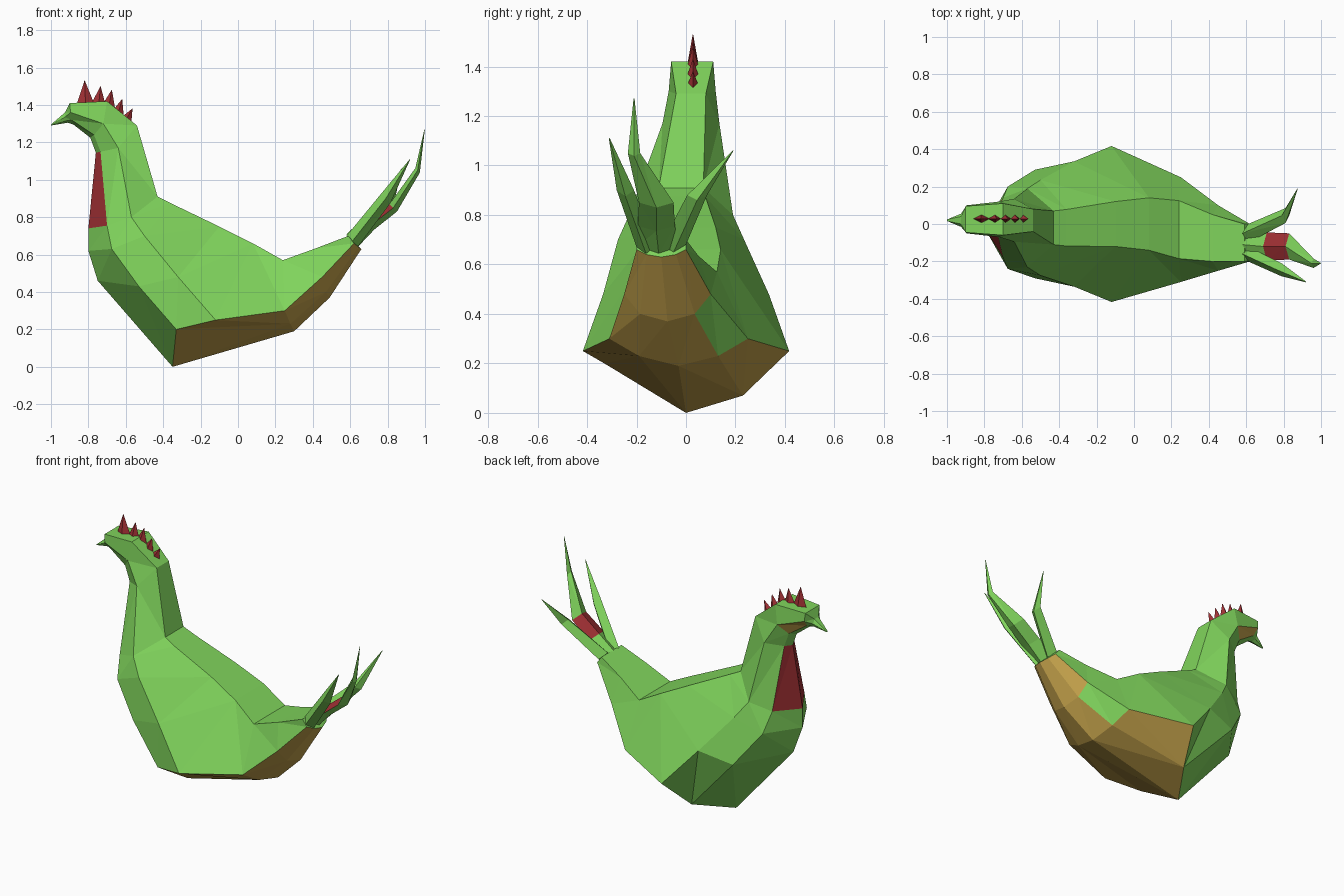
import bpy, bmesh
from mathutils import Vector

if "Cube" in bpy.data.objects:
    bpy.data.objects.remove(bpy.data.objects["Cube"])


def material(name, rgb):
    m = bpy.data.materials.new(name)
    m.diffuse_color = (*rgb, 1)
    m.use_nodes = True
    m.node_tree.nodes["Principled BSDF"].inputs["Base Color"].default_value = m.diffuse_color
    return m


MATS = [material("leaf green", (0.216, 0.66, 0.107)),
        material("golden brown", (0.55, 0.36, 0.07)),
        material("dark red", (0.36, 0.03, 0.035))]
GREEN, BROWN, RED = range(3)


def loft(name, rings, paint):
    """Skin closed rings; paint(ring, strip, centre) gives the colour."""
    bm = bmesh.new()
    vs = [[bm.verts.new(p) for p in r] for r in rings]
    n = len(vs[0])
    for i in range(len(vs) - 1):
        for k in range(n):
            f = bm.faces.new((vs[i][k], vs[i][(k + 1) % n],
                              vs[i + 1][(k + 1) % n], vs[i + 1][k]))
            f.material_index = paint(i, k, f.calc_center_median())
    bm.faces.new(vs[0])
    bm.faces.new(vs[-1])
    bmesh.ops.remove_doubles(bm, verts=bm.verts, dist=0.0005)
    bmesh.ops.triangulate(bm, faces=[f for f in bm.faces if len(f.verts) > 3])
    bmesh.ops.recalc_face_normals(bm, faces=bm.faces)
    me = bpy.data.meshes.new(name)
    bm.to_mesh(me)
    bm.free()
    for m in MATS:
        me.materials.append(m)
    ob = bpy.data.objects.new(name, me)
    bpy.context.collection.objects.link(ob)
    return ob


# Body stations from beak to tail: centre y, then (x, z, half width) of the
# top edge, side edge and low edge, then (x, z) of the keel
STATIONS = [
    (.02, (-1.0, 1.295, .004), (-1.0, 1.293, .004), (-1.0, 1.291, .004), (-1.0, 1.29)),
    (.02, (-.925, 1.36, .02), (-.925, 1.335, .035), (-.92, 1.315, .025), (-.91, 1.305)),
    (.025, (-.90, 1.41, .07), (-.895, 1.36, .075), (-.89, 1.32, .04), (-.88, 1.295)),
    (.025, (-.70, 1.42, .085), (-.72, 1.30, .095), (-.77, 1.24, .05), (-.79, 1.225)),
    (.02, (-.54, 1.29, .06), (-.64, 1.17, .115), (-.735, 1.15, .05), (-.76, 1.145)),
    (-.02, (-.43, .91, .09), (-.57, .80, .21), (-.70, .755, .16), (-.80, .74)),
    (-.02, (-.36, .875, .098), (-.50, .70, .255), (-.675, .63, .22), (-.80, .62)),
    (0, (-.10, .75, .12), (-.32, .48, .335), (-.53, .43, .29), (-.75, .46)),
    (0, (.08, .66, .14), (-.12, .25, .417), (-.33, .20, .33), (-.35, 0)),
    (-.03, (.24, .57, .155), (.25, .30, .28), (.28, .23, .16), (.30, .19)),
    (-.075, (.42, .635, .125), (.45, .48, .175), (.47, .40, .11), (.49, .37)),
    (-.10, (.59, .70, .10), (.62, .66, .10), (.645, .64, .06), (.66, .63)),
]


def station(c, t, s, l, b):
    right = [(x, c + w, z) for x, z, w in (l, s, t)]
    left = [(x, c - w, z) for x, z, w in (t, s, l)]
    return [(b[0], c, b[1])] + right + left


def paint_body(i, k, c):
    if i == 4 and k in (0, 6):                       # throat
        return RED
    if i == 2 and k == 1:                            # cheek
        return BROWN
    if i >= 8 and k in (0, 1, 5, 6):                 # belly and under the tail
        return GREEN if i == 9 and k == 1 else BROWN
    return GREEN


rings = [station(*s) for s in STATIONS]
rings[8][1] = (-.20, .23, .07)                       # slightly lopsided belly
loft("body", rings, paint_body)


# Tail feathers: bent blades through (x, y, z, half width, half thickness)
def feather(name, path, red_segment=None):
    rs = []
    for x, y, z, w, t in path:
        p = Vector((x, y, z))
        across, depth = Vector((0, w, 0)), Vector((t, 0, -t))
        rs.append([p + across, p + depth, p - across, p - depth])
    loft(name, rs, lambda i, k, c:
         RED if i == red_segment and k in (2, 3) else GREEN)


feather("tail_feather_middle", [
    (.61, -.11, .67, .09, .03), (.71, -.12, .755, .075, .02),
    (.83, -.12, .85, .07, .02), (.96, -.21, 1.05, .025, .012),
    (.998, -.21, 1.27, .002, .001)], 1)
feather("tail_feather_left", [
    (.61, -.16, .67, .04, .03), (.79, -.245, .90, .035, .025),
    (.92, -.31, 1.11, .002, .001)])
feather("tail_feather_right", [
    (.61, -.05, .68, .05, .03), (.81, .045, .88, .04, .02),
    (.875, .19, 1.06, .002, .001)])

# Comb: a row of four-sided spikes, (base x, base z, tip x, tip z, half length)
for n, (x, z, tx, tz, r) in enumerate([
        (-.815, 1.41, -.82, 1.53, .045), (-.745, 1.41, -.735, 1.50, .037),
        (-.69, 1.405, -.675, 1.48, .033), (-.64, 1.37, -.62, 1.43, .03),
        (-.60, 1.33, -.565, 1.38, .028)]):
    y = .028
    base = [(x - r, y, z), (x, y - .024, z - .01),
            (x + r, y, z - .012 * n), (x, y + .024, z - .01)]
    loft(f"comb_spike_{n + 1}", [base, [(tx + dx, y + dy, tz) for dx, dy in
         ((-.001, 0), (0, -.001), (.001, 0), (0, .001))]],
         lambda i, k, c: RED)
